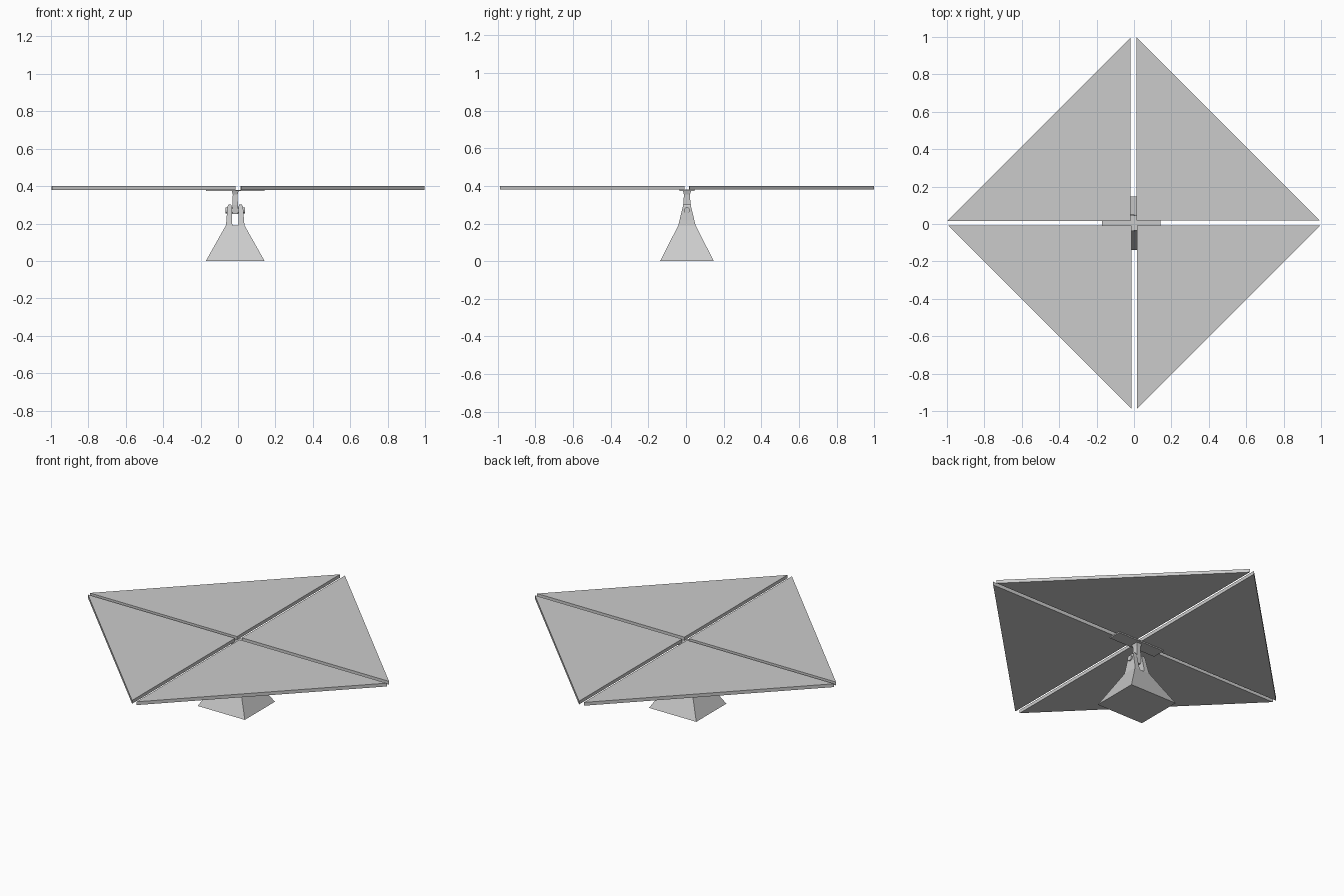
import bpy, math

if "Cube" in bpy.data.objects:
    bpy.data.objects.remove(bpy.data.objects["Cube"])

CX, CY = -0.015, 0.005  # axis of the stand


def mesh_object(name, verts, faces):
    me = bpy.data.meshes.new(name)
    me.from_pydata(verts, [], faces)
    me.update()
    ob = bpy.data.objects.new(name, me)
    bpy.context.collection.objects.link(ob)
    return ob


def loft(name, rings):
    """Closed solid through rings of equal point count, counter-clockwise from above."""
    n = len(rings[0])
    verts = [p for r in rings for p in r]
    faces = [tuple(reversed(range(n))), tuple(range(len(verts) - n, len(verts)))]
    for k in range(len(rings) - 1):
        for i in range(n):
            j = (i + 1) % n
            faces.append((k * n + i, k * n + j, (k + 1) * n + j, (k + 1) * n + i))
    return mesh_object(name, verts, faces)


def rect(x0, x1, hy, z):
    return [(CX + x0, CY - hy, z), (CX + x1, CY - hy, z),
            (CX + x1, CY + hy, z), (CX + x0, CY + hy, z)]


# four triangular panels separated by narrow gaps: corner x, y and directions
for name, x, y, sx, sy in [("panel_back_right", 0.013, 0.018, 1, 1),
                           ("panel_back_left", -0.018, 0.016, -1, 1),
                           ("panel_front_left", -0.014, -0.007, -1, -1),
                           ("panel_front_right", 0.016, -0.008, 1, -1)]:
    tri = [(x, y), (x + sx * 0.98, y), (x, y + sy * 0.98)]
    if sx * sy < 0:
        tri.reverse()
    loft(name, [[(px, py, z) for px, py in tri] for z in (0.38, 0.40)])

# tapered foot
loft("base", [rect(-0.157, 0.157, 0.143, 0), rect(-0.05, 0.05, 0.046, 0.19)])

# fork prongs, mirrored about the stand axis
for s, side in ((-1, "left"), (1, "right")):
    rings = []
    for inner, outer, hy, z in [(0.015, 0.050, 0.046, 0.19), (0.018, 0.047, 0.040, 0.215),
                                (0.018, 0.042, 0.022, 0.29), (0.022, 0.035, 0.020, 0.302)]:
        a, b = sorted((s * inner, s * outer))
        rings.append(rect(a, b, hy, z))
    loft("fork_prong_" + side, rings)

# hinge pin through the fork
bpy.ops.mesh.primitive_cylinder_add(vertices=12, radius=0.016, depth=0.104,
                                    location=(CX, CY, 0.27),
                                    rotation=(0, math.pi / 2, 0))
bpy.context.object.name = "hinge_pin"

# post and the mounting plate under the panels
loft("post", [rect(-0.014, 0.014, 0.016, 0.25), rect(-0.014, 0.014, 0.019, 0.30),
              rect(-0.013, 0.013, 0.016, 0.355), rect(-0.018, 0.018, 0.022, 0.374)])
loft("mounting_plate", [rect(-0.157, 0.157, 0.04, 0.373), rect(-0.157, 0.157, 0.04, 0.38)])
